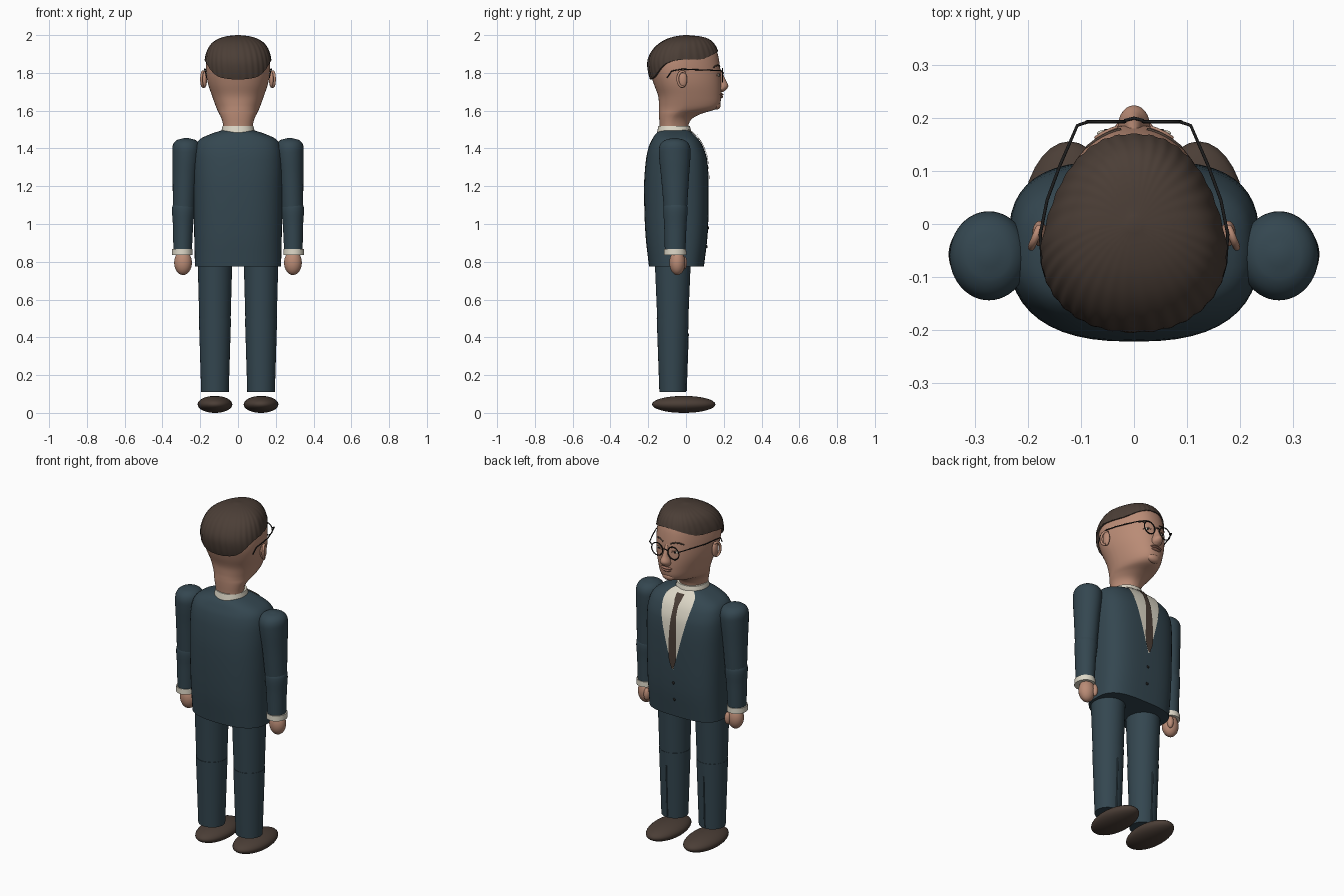
import bpy, bmesh, math
from mathutils import Vector

cube = bpy.data.objects.get("Cube")
if cube:
    bpy.data.objects.remove(cube, do_unlink=True)


def material(name, r, g, b):
    m = bpy.data.materials.new(name)
    m.use_nodes = True
    m.diffuse_color = (r, g, b, 1)
    bsdf = m.node_tree.nodes["Principled BSDF"]
    bsdf.inputs["Base Color"].default_value = (r, g, b, 1)
    bsdf.inputs["Roughness"].default_value = 0.7
    return m


SUIT = material("navy_suit", .034, .062, .08)
SKIN = material("skin", .49, .26, .18)
HAIR = material("dark_brown", .07, .048, .037)
SHIRT = material("shirt_white", .72, .68, .57)
FRAME = material("frame_black", .012, .012, .012)
LIPS = material("lips", .36, .17, .12)


def make(name, verts, faces, mat):
    me = bpy.data.meshes.new(name)
    me.from_pydata(verts, [], faces)
    me.polygons.foreach_set("use_smooth", [True] * len(me.polygons))
    me.set_sharp_from_angle(angle=math.radians(40))
    me.materials.append(mat)
    ob = bpy.data.objects.new(name, me)
    bpy.context.collection.objects.link(ob)
    return ob


def interp(table, x):
    """Smooth interpolation of rows keyed by their first value."""
    n = len(table)
    i = max([k for k in range(n - 1) if table[k][0] <= x] or [0])

    def slope(k, c):
        a, b = table[max(k - 1, 0)], table[min(k + 1, n - 1)]
        return (b[c] - a[c]) / (b[0] - a[0])
    p, q = table[i], table[i + 1]
    h = q[0] - p[0]
    t = min(max((x - p[0]) / h, 0), 1)
    return [p[c] * (1 + 2 * t) * (1 - t) ** 2 + q[c] * t * t * (3 - 2 * t)
            + h * (slope(i, c) * t * (1 - t) ** 2 - slope(i + 1, c) * t * t * (1 - t))
            for c in range(1, len(p))]


class Shape:
    """Rounded column; rows are (z, centre x, half width, back y, front y)."""
    def __init__(self, rows, front=2, back=2, taper=0, mid=.5):
        self.rows, self.nf, self.nb, self.taper, self.mid = rows, front, back, taper, mid

    def point(self, z, t):
        cx, a, yb, yf = interp(self.rows, z)
        yc = yb + self.mid * (yf - yb)
        c, s = math.cos(t), math.sin(t)
        e = 2 / (self.nf if s > 0 else self.nb)
        u = math.copysign(abs(c) ** e, c)
        v = abs(s) ** e
        if s > 0:
            return Vector((cx + a * u * (1 - self.taper * v), yc + v * (yf - yc), z))
        return Vector((cx + a * u, yc - v * (yc - yb), z))

    def front(self, x, z):
        lo, hi = 0, math.pi / 2
        for _ in range(24):
            m = (lo + hi) / 2
            lo, hi = (m, hi) if self.point(z, m).x > abs(x) else (lo, m)
        return self.point(z, lo).y

    def build(self, name, mat, sub=4, seg=48):
        zs = [p[0] + (q[0] - p[0]) * k / sub
              for p, q in zip(self.rows, self.rows[1:]) for k in range(sub)]
        zs.append(self.rows[-1][0])
        rings = [[self.point(z, 2 * math.pi * j / seg) for j in range(seg)] for z in zs]
        return skin_rings(name, rings, mat)


def skin_rings(name, rings, mat):
    n = len(rings[0])
    verts = [v for r in rings for v in r]
    faces = [(i * n + j, i * n + (j + 1) % n, (i + 1) * n + (j + 1) % n, (i + 1) * n + j)
             for i in range(len(rings) - 1) for j in range(n)]
    faces += [tuple(reversed(range(n))), tuple(range(len(verts) - n, len(verts)))]
    return make(name, verts, faces, mat)


def ball(name, loc, size, mat):
    bm = bmesh.new()
    bmesh.ops.create_uvsphere(bm, u_segments=32, v_segments=16, radius=1)
    for v in bm.verts:
        v.co = Vector(v.co[k] * size[k] + loc[k] for k in range(3))
    ob = make(name, [], [], mat)
    bm.to_mesh(ob.data)
    bm.free()
    ob.data.polygons.foreach_set("use_smooth", [True] * len(ob.data.polygons))
    return ob


def tube(name, pts, r, mat, closed=False):
    cu = bpy.data.curves.new(name, "CURVE")
    cu.dimensions = "3D"
    cu.bevel_depth, cu.bevel_resolution, cu.use_fill_caps = r, 2, True
    sp = cu.splines.new("POLY")
    sp.points.add(len(pts) - 1)
    for p, co in zip(sp.points, pts):
        p.co = (*co, 1)
    sp.use_cyclic_u = closed
    cu.materials.append(mat)
    bpy.context.collection.objects.link(bpy.data.objects.new(name, cu))


def patch(name, shape, table, off, mat, nu=12, nz=32):
    """Thin plate on the front of a shape; table is (z, half width)."""
    z0, z1 = table[0][0], table[-1][0]
    verts = []
    for i in range(nz + 1):
        z = z0 + (z1 - z0) * i / nz
        w = interp(table, z)[0]
        for j in range(nu + 1):
            x = w * (2 * j / nu - 1)
            verts.append((x, shape.front(x, z) + off, z + off))
    n = nu + 1
    faces = [(i * n + j, (i + 1) * n + j, (i + 1) * n + j + 1, i * n + j + 1)
             for i in range(nz) for j in range(nu)]
    make(name, verts, faces, mat)


# Jacket with shirt, tie and buttons
torso = Shape([(.775, 0, .228, -.196, .095), (.95, 0, .232, -.215, .115),
               (1.2, 0, .236, -.222, .12), (1.34, 0, .236, -.212, .112),
               (1.41, 0, .226, -.197, .09), (1.45, 0, .2, -.178, .065),
               (1.48, 0, .135, -.158, .035), (1.5, 0, .07, -.13, .01)], 3.1, 2.5)
torso.build("jacket", SUIT)
patch("shirt_front", torso, [(1.06, .004), (1.2, .042), (1.4, .09), (1.47, .09), (1.495, .06)], .004, SHIRT)
patch("tie", torso, [(1.06, .006), (1.12, .024), (1.25, .023), (1.42, .014), (1.45, .022), (1.475, .024)],
      .008, HAIR)
for z in (.88, .98):
    ball("jacket_button", (0, torso.front(0, z), z), (.008, .006, .008), FRAME)
Shape([(1.475, 0, .092, -.155, .03), (1.5, 0, .086, -.15, .025), (1.52, 0, .081, -.146, .02)],
      2.2, 2.2).build("shirt_collar", SHIRT)

# Head and neck
rows = [(1.49, 0, .076, -.138, .01), (1.53, 0, .08, -.14, .015), (1.56, 0, .088, -.142, .035),
        (1.585, 0, .1, -.143, .085), (1.605, 0, .11, -.143, .15), (1.63, 0, .12, -.143, .178),
        (1.68, 0, .138, -.148, .186), (1.74, 0, .158, -.17, .187), (1.8, 0, .168, -.188, .183),
        (1.86, 0, .168, -.192, .176), (1.91, 0, .158, -.172, .165), (1.95, 0, .135, -.135, .145),
        (1.975, 0, .098, -.09, .115), (1.987, 0, .055, -.045, .07), (1.991, 0, .012, -.01, .015)]
head = Shape(rows, 2.4, 2.2, .24, .42)
head.build("head", SKIN, seg=64)

# Hair cap: columns run from the hairline to the crown, with combed ridges
hairline = [(-1, 1.765), (-.8, 1.783), (-.4, 1.845), (0, 1.868), (.5, 1.873), (.85, 1.9), (1, 1.914)]
SEG, STEPS = 192, 24
rings = []
for i in range(-1, STEPS + 1):
    f = max(i, 0) / STEPS
    ring = []
    for j in range(SEG):
        t = 2 * math.pi * j / SEG
        low = interp(hairline, math.sin(t))[0]
        p = head.point(low + (rows[-1][0] - low) * math.sin(f * math.pi / 2), t)
        swell = .985 if i < 0 else 1.05 + .007 * math.cos(32 * t + 5 * f)
        ring.append(Vector((p.x * swell, p.y * swell - .002, p.z + .009 * f)))
    rings.append(ring)
skin_rings("hair", rings, HAIR)

# Nose and mouth
Shape([(1.698, 0, .018, .15, .195), (1.712, 0, .029, .15, .214), (1.732, 0, .029, .15, .224),
       (1.76, 0, .019, .15, .211), (1.8, 0, .014, .15, .193), (1.83, 0, .01, .15, .178)]
      ).build("nose", SKIN, seg=24)
ball("upper_lip", (0, .182, 1.686), (.036, .017, .007), LIPS)
ball("lower_lip", (0, .181, 1.673), (.03, .016, .008), LIPS)
ball("chin", (0, .16, 1.63), (.04, .024, .025), SKIN)
tube("glasses_bridge", [(-.018, .195, 1.795), (0, .2, 1.802), (.018, .195, 1.795)], .003, FRAME)

for s, side in ((1, "left"), (-1, "right")):
    # Eyes, brows, ears
    y = head.front(.052, 1.787)
    ball(side + "_eye", (s * .052, y - .002, 1.787), (.018, .006, .007), SHIRT)
    ball(side + "_iris", (s * .052, y + .002, 1.787), (.006, .004, .006), FRAME)
    tube(side + "_eyelid", [(s * x, head.front(x, z) + .002, z)
                            for x, z in ((.032, 1.787), (.045, 1.795), (.06, 1.795), (.073, 1.785))], .003, SKIN)
    tube(side + "_eyebrow", [(s * x, head.front(x, z), z)
                             for x, z in ((.025, 1.832), (.05, 1.84), (.07, 1.838), (.088, 1.828))], .004, HAIR)
    ball(side + "_ear", (s * .178, -.018, 1.765), (.014, .024, .044), SKIN)
    tube(side + "_ear_rim", [(s * (.184 + .01 * math.sin(a)), -.02 - .024 * math.sin(a), 1.767 + .04 * math.cos(a))
                             for a in (k * math.pi / 8 - .6 for k in range(11))], .007, SKIN)

    # Glasses
    tube(side + "_lens_rim", [(s * .053 + .036 * math.cos(a), .193, 1.787 + .036 * math.sin(a))
                              for a in (k * math.pi / 16 for k in range(32))], .003, FRAME, True)
    tube(side + "_temple", [(s * x, y, z) for x, y, z in (
        (.086, .193, 1.802), (.107, .186, 1.812), (.14, .11, 1.815), (.164, .045, 1.817),
        (.177, -.02, 1.82), (.173, -.075, 1.81), (.166, -.1, 1.775))], .003, FRAME)

    # Sleeves, cuff and hand
    Shape([(1.09, s * .287, .058, -.118, .006), (1.25, s * .281, .065, -.132, .016),
           (1.38, s * .274, .074, -.144, .024), (1.42, s * .274, .07, -.137, .017),
           (1.445, s * .274, .048, -.11, -.01), (1.455, s * .274, .01, -.07, -.05)]
          ).build(side + "_upper_sleeve", SUIT)
    Shape([(.86, s * .293, .049, -.112, -.003), (1.0, s * .291, .054, -.116, .003),
           (1.085, s * .289, .06, -.12, .008), (1.115, s * .289, .05, -.11, -.002)]
          ).build(side + "_lower_sleeve", SUIT)
    Shape([(.836, s * .295, .055, -.117, .002), (.867, s * .295, .054, -.116, .001)]
          ).build(side + "_cuff", SHIRT)
    ball(side + "_hand", (s * .291, -.046, .795), (.047, .042, .065), SKIN)
    ball(side + "_thumb", (s * .264, -.012, .795), (.017, .018, .036), SKIN)

    # Trousers with a pressed front crease, and shoe
    upper = Shape([(.49, s * .122, .083, -.152, .012), (.82, s * .122, .092, -.166, .026)])
    upper.build(side + "_upper_trouser", SUIT)
    Shape([(.11, s * .122, .073, -.141, 0), (.5, s * .122, .085, -.155, .014)]
          ).build(side + "_lower_trouser", SUIT)
    tube(side + "_trouser_crease", [(s * .122, 0, .115), (s * .122, .011, .42)], .004, SUIT)
    ball(side + "_shoe", (s * .122, -.012, .045), (.092, .168, .045), HAIR)
